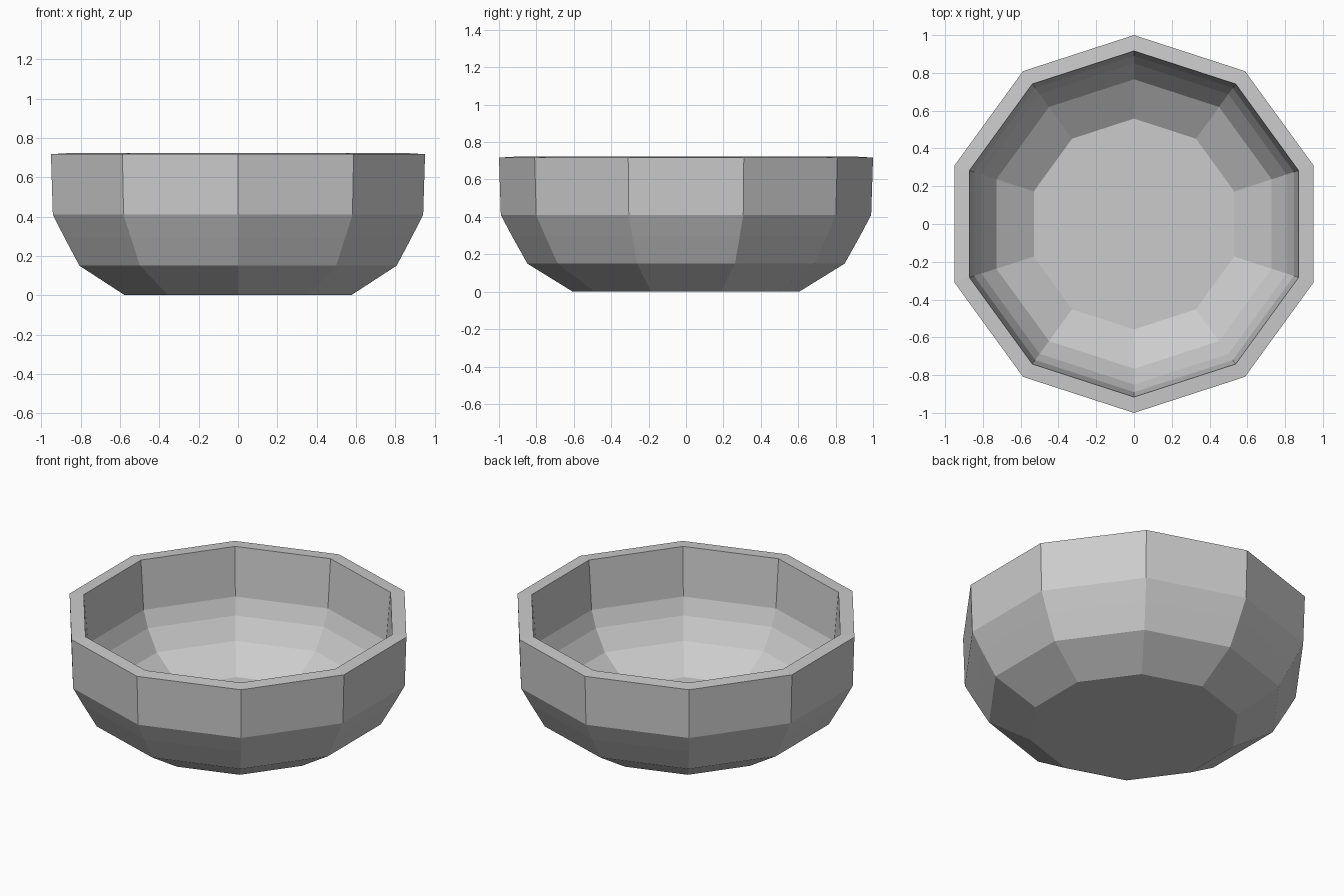
import bpy, bmesh
from math import cos, sin, pi

if "Cube" in bpy.data.objects:
    bpy.data.objects.remove(bpy.data.objects["Cube"])

SIDES = 10

# Bowl profile (radius, z): up the outside, over the rim, down the inside
profile = [
    (0.605, 0.0), (0.848, 0.15), (0.93, 0.297), (0.99, 0.41), (1.0, 0.717),
    (0.916, 0.722), (0.89, 0.42), (0.85, 0.32), (0.766, 0.20), (0.558, 0.07),
]

bm = bmesh.new()


def ring(radius, z):
    # A vertex points straight to the front and back
    return [bm.verts.new((radius * cos(pi / 2 + 2 * pi * i / SIDES),
                          radius * sin(pi / 2 + 2 * pi * i / SIDES), z))
            for i in range(SIDES)]


rings = [ring(r, z) for r, z in profile]

# Walls and rim
for low, high in zip(rings, rings[1:]):
    for i in range(SIDES):
        j = (i + 1) % SIDES
        bm.faces.new((low[i], low[j], high[j], high[i]))

# Underside and inner floor
bm.faces.new(list(reversed(rings[0])))
bm.faces.new(rings[-1])
bmesh.ops.recalc_face_normals(bm, faces=bm.faces[:])

mesh = bpy.data.meshes.new("bowl")
bm.to_mesh(mesh)
bm.free()
bowl = bpy.data.objects.new("bowl", mesh)
bpy.context.collection.objects.link(bowl)
